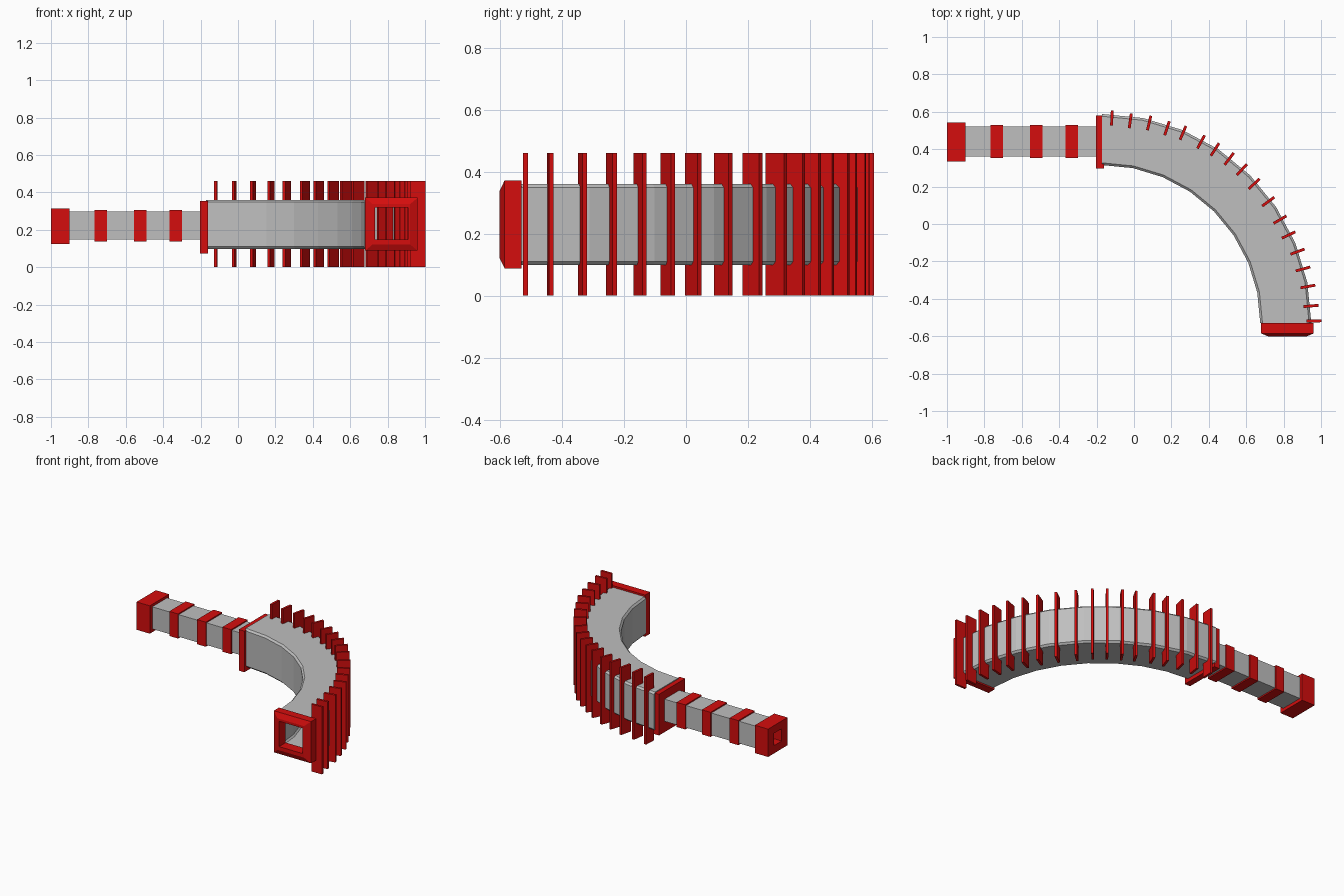
import bpy, bmesh, math
from mathutils import Vector

if "Cube" in bpy.data.objects:
    bpy.data.objects.remove(bpy.data.objects["Cube"])


def material(name, rgb):
    m = bpy.data.materials.new(name)
    m.diffuse_color = (*rgb, 1)
    m.use_nodes = True
    m.node_tree.nodes["Principled BSDF"].inputs["Base Color"].default_value = m.diffuse_color
    return m


GREY = material("light grey", (0.52, 0.52, 0.52))
RED = material("bright red", (0.66, 0.004, 0.004))


def shell(name, rings, mat):
    """Hollow solid: bridge each ring to the next, the last back to the first."""
    bm = bmesh.new()
    loops = [[bm.verts.new(p) for p in ring] for ring in rings]
    n = len(loops[0])
    for a, b in zip(loops, loops[1:] + loops[:1]):
        for i in range(n):
            j = (i + 1) % n
            bm.faces.new((a[i], a[j], b[j], b[i]))
    bmesh.ops.recalc_face_normals(bm, faces=bm.faces)
    return finish(name, bm, mat)


def finish(name, bm, mat):
    me = bpy.data.meshes.new(name)
    bm.to_mesh(me)
    bm.free()
    me.materials.append(mat)
    ob = bpy.data.objects.new(name, me)
    bpy.context.collection.objects.link(ob)
    return ob


def rect(u0, u1, v0, v1, c=0):
    """Rectangle outline, with chamfered corners if c > 0."""
    if c == 0:
        return [(u0, v0), (u1, v0), (u1, v1), (u0, v1)]
    return [(u0 + c, v0), (u1 - c, v0), (u1, v0 + c), (u1, v1 - c),
            (u1 - c, v1), (u0 + c, v1), (u0, v1 - c), (u0, v0 + c)]


def along_x(x, *r):
    return [(x, u, v) for u, v in rect(*r)]


def along_y(y, *r):
    return [(u, y, v) for u, v in rect(*r)]


def frame_x(name, x0, x1, outer, inner, mat):
    return shell(name, [along_x(x0, *outer), along_x(x1, *outer),
                        along_x(x1, *inner), along_x(x0, *inner)], mat)


# straight barrel with its bands, end cap and collar
BORE = (0.370, 0.510, 0.158, 0.287)
frame_x("straight_tube", -0.98, -0.18, (0.36, 0.52, 0.147, 0.298), BORE, GREY)
for i, x in enumerate((-0.733, -0.523, -0.332)):
    frame_x(f"band_{i + 1}", x - 0.033, x + 0.033, (0.352, 0.529, 0.138, 0.306), BORE, RED)
frame_x("end_cap", -1.0, -0.9, (0.333, 0.542, 0.125, 0.315), (0.395, 0.48, 0.178, 0.262), RED)
frame_x("middle_collar", -0.202, -0.16, (0.297, 0.58, 0.073, 0.354), BORE, RED)

# curved square tube: a quarter turn in eight flat steps
CX, CY, STEPS = -0.17, -0.53, 8


def curve_ring(k, r):
    a = math.pi / 2 * (1 - k / STEPS)
    return [(CX + u * math.cos(a), CY + u * math.sin(a), v) for u, v in rect(*r)]


outer = (0.845, 1.118, 0.098, 0.36, 0.012)
inner = (0.857, 1.106, 0.11, 0.348, 0.01)
shell("curved_tube", [curve_ring(k, outer) for k in range(STEPS + 1)]
      + [curve_ring(k, inner) for k in range(STEPS, -1, -1)], GREY)

# bevelled mouth frame at the end of the curve
big, small, hole = (0.68, 0.961, 0.088, 0.372), (0.72, 0.92, 0.122, 0.337), (0.732, 0.91, 0.147, 0.32)
shell("mouth_frame", [along_y(-0.53, *big), along_y(-0.585, *big), along_y(-0.602, *small),
                      along_y(-0.602, *hole), along_y(-0.53, *hole)], RED)

# upright fins around the outside of the curve: (angle in degrees, radius)
FINS = [(0.6, 1.132), (4.7, 1.12), (10.1, 1.117), (15.1, 1.112), (20.1, 1.112), (25.3, 1.102),
        (30.2, 1.10), (36.2, 1.10), (42.5, 1.102), (47.7, 1.11), (52.3, 1.11), (57.0, 1.107),
        (61.4, 1.104), (67.0, 1.105), (71.6, 1.098), (76.8, 1.099), (82.1, 1.092), (87.3, 1.098)]
for i, (deg, r) in enumerate(FINS):
    a = math.radians(deg)
    out, side = Vector((math.cos(a), math.sin(a), 0)), Vector((-math.sin(a), math.cos(a), 0))
    bm = bmesh.new()
    bmesh.ops.create_cube(bm, size=1)
    for v in bm.verts:
        x, y, z = v.co
        v.co = Vector((CX, CY, 0.23)) + out * (r + x * 0.08) + side * (y * 0.015) + Vector((0, 0, z * 0.46))
    finish(f"fin_{i + 1}", bm, RED)
